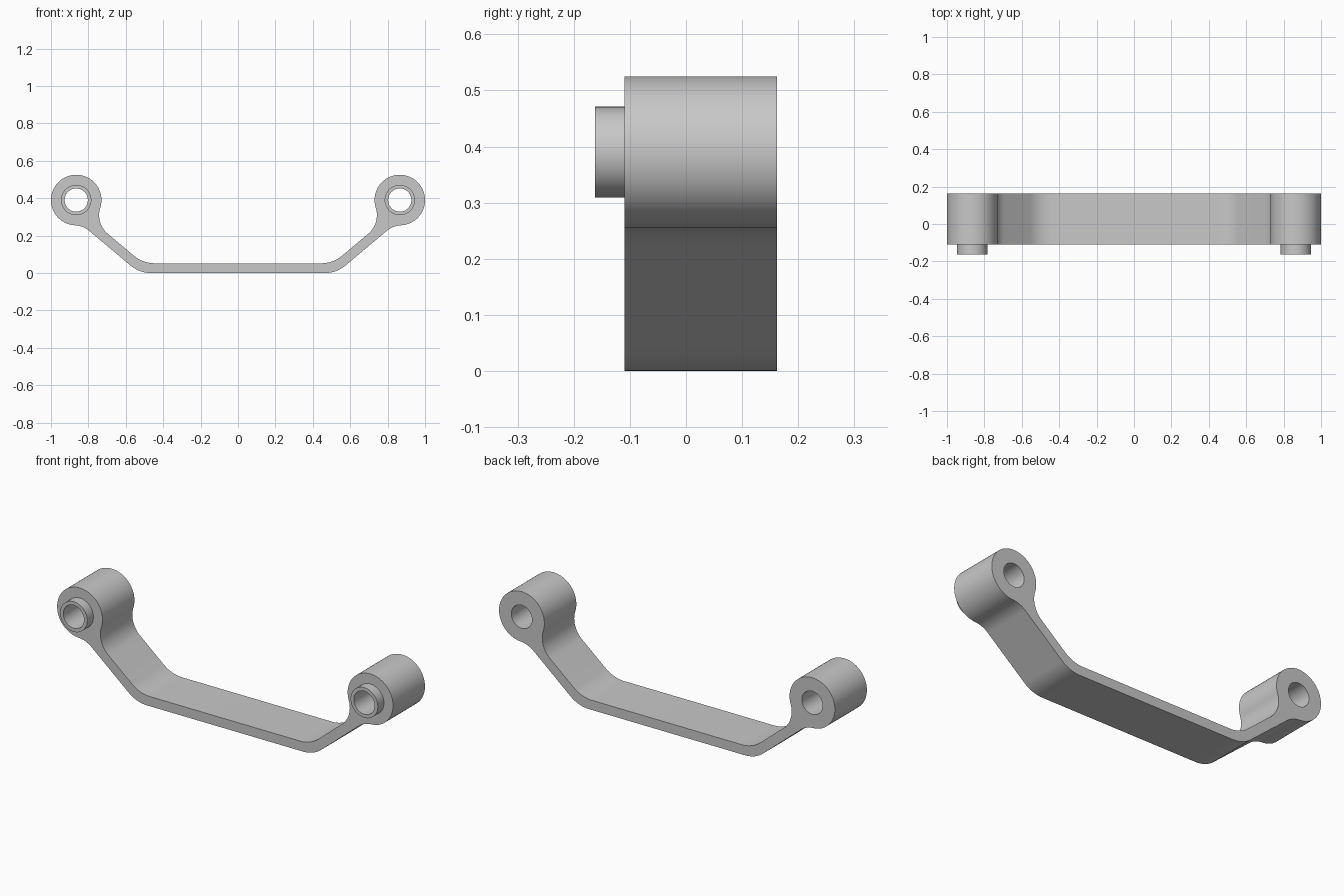
import bpy, bmesh
from math import radians, tan, pi
from mathutils import Vector

cube = bpy.data.objects.get("Cube")
if cube:
    bpy.data.objects.remove(cube, do_unlink=True)

BOSS = Vector((0.865, 0.39))         # boss centre in the x, z plane
BOSS_R, HOLE_R, COLLAR_R = 0.135, 0.062, 0.081
BAR = 0.052                          # bar and arm thickness
BEND_R, NECK_R = 0.17, 0.13
Y_COLLAR, Y_FRONT, Y_BACK = -0.162, -0.11, 0.162
CORNER_X, SLOPE = 0.527, radians(40)

grey = bpy.data.materials.new("light grey")
grey.use_nodes = True
grey.diffuse_color = (0.58, 0.58, 0.58, 1)
grey.node_tree.nodes["Principled BSDF"].inputs["Base Color"].default_value = grey.diffuse_color


def arc(centre, radius, start, end, steps):
    """Points on an arc from one angle to another, in the x, z plane."""
    angles = [start + (end - start) * i / steps for i in range(steps + 1)]
    return [centre + radius * Vector((1, 0)).slerp(Vector((1, 0)), 0) if a == 0
            else centre + Vector((radius, 0)) @ rotation(a) for a in angles]


def rotation(angle):
    from mathutils import Matrix
    return Matrix.Rotation(-angle, 2)


def circle(centre, radius, steps=64):
    return arc(centre, radius, 0, 2 * pi, steps)[:-1]


def extrude_profile(name, loops, y_front, y_back):
    """Fill closed loops (inner ones become holes) and extrude along y."""
    bm = bmesh.new()
    for loop in loops:
        verts = [bm.verts.new((p.x, y_front, p.y)) for p in loop]
        for a, b in zip(verts, verts[1:] + verts[:1]):
            bm.edges.new((a, b))
    bmesh.ops.triangle_fill(bm, edges=bm.edges[:], use_beauty=True)
    solid = bmesh.ops.extrude_face_region(bm, geom=bm.faces[:], use_keep_orig=True)
    moved = [v for v in solid["geom"] if isinstance(v, bmesh.types.BMVert)]
    bmesh.ops.translate(bm, verts=moved, vec=(0, y_back - y_front, 0))
    bmesh.ops.recalc_face_normals(bm, faces=bm.faces[:])
    mesh = bpy.data.meshes.new(name)
    bm.to_mesh(mesh)
    bm.free()
    mesh.materials.append(grey)
    obj = bpy.data.objects.new(name, mesh)
    bpy.context.collection.objects.link(obj)
    bpy.ops.object.select_all(action="DESELECT")
    obj.select_set(True)
    bpy.context.view_layer.objects.active = obj
    bpy.ops.object.shade_smooth_by_angle(angle=radians(30))
    return obj


def angle_of(v):
    from math import atan2
    return atan2(v.y, v.x)


# Arm directions and the two corners of the bend
along = Vector((1, 0)) @ rotation(SLOPE)
across = Vector((-along.y, along.x))
outer = Vector((CORNER_X, 0))
inner = Vector((CORNER_X - BAR * tan(SLOPE / 2), BAR))
bend_run = BEND_R * tan(SLOPE / 2)


def bend(corner, side):
    """Rounded bend; side 0 is tangent above both the bar and the arm."""
    centre = corner + Vector((-bend_run, BEND_R))
    return arc(centre, BEND_R, -pi / 2, -pi / 2 + SLOPE, 12)


def neck_centre(corner, side):
    """Centre of the fillet between an arm edge and the boss."""
    rel = BOSS - corner
    height = side * NECK_R - rel.dot(across)
    back = ((BOSS_R + NECK_R) ** 2 - height ** 2) ** 0.5
    return BOSS + across * height - along * back


low, high = neck_centre(outer, -1), neck_centre(inner, 1)
low_touch, high_touch = angle_of(low - BOSS), angle_of(high - BOSS)
arm_normal = angle_of(across)

# Right-hand half of the outline, from the bar's underside round to its top
half = bend(outer, 0)
half += arc(low, NECK_R, arm_normal, low_touch + pi, 14)
half += arc(BOSS, BOSS_R, low_touch, high_touch + 2 * pi, 72)[1:-1]
half += arc(high, NECK_R, high_touch + pi, arm_normal - pi, 20)
half += bend(inner, 0)[::-1]


def mirrored(points):
    return [Vector((-p.x, p.y)) for p in reversed(points)]


hole = circle(BOSS, HOLE_R)
extrude_profile("handle_bracket", [half + mirrored(half), hole, mirrored(hole)], Y_FRONT, Y_BACK)

# Raised collars around the holes on the front
for side, flip in (("left", list), ("right", mirrored)):
    rings = [flip(circle(BOSS, COLLAR_R)), flip(hole)]
    extrude_profile(side + "_collar", rings, Y_COLLAR, Y_FRONT)
